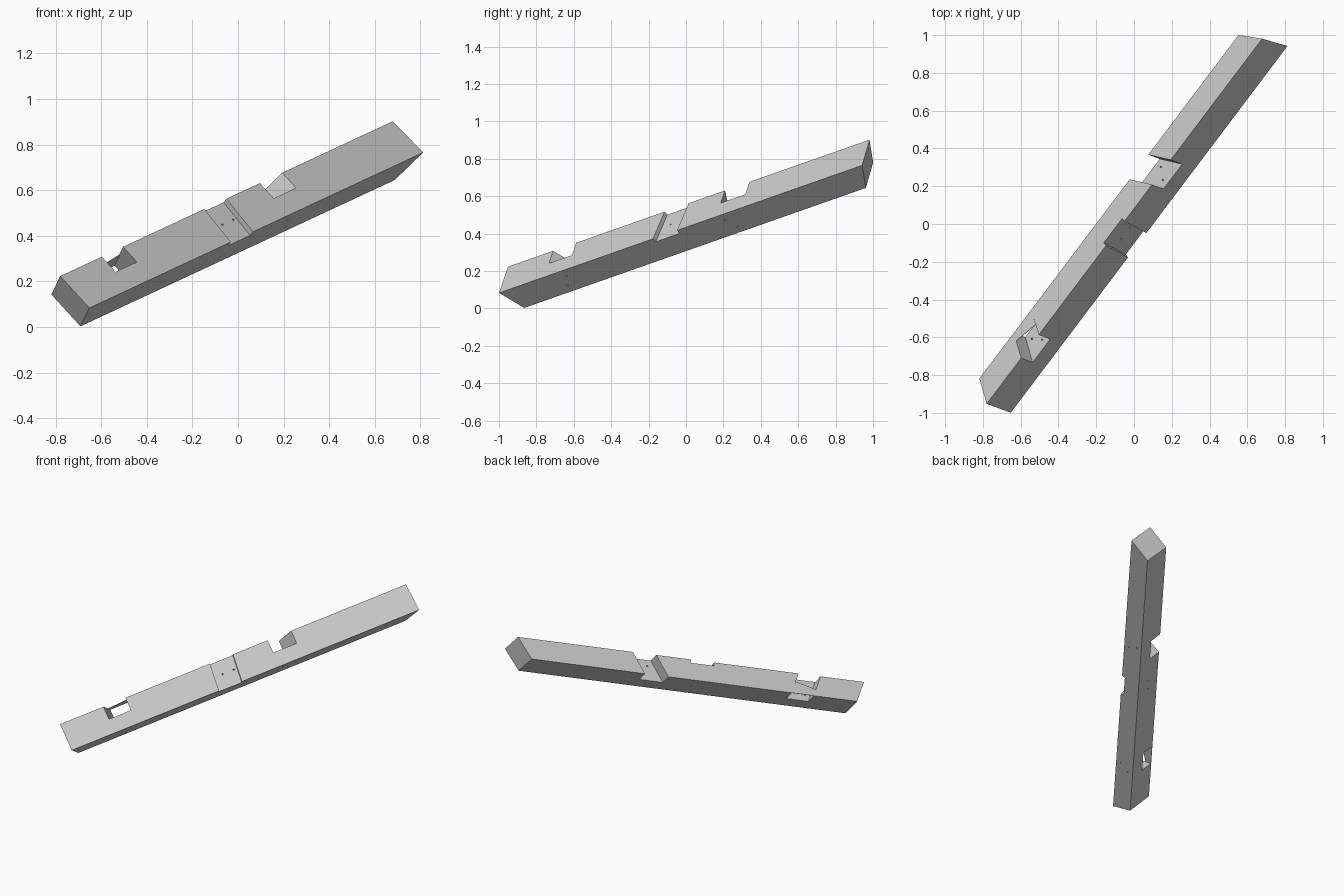
import bpy, bmesh
from mathutils import Matrix, Vector

cube = bpy.data.objects.get("Cube")
if cube:
    bpy.data.objects.remove(cube)

# Timber axes: length, width and depth, starting from one low corner
along = Vector((0.58, 0.7686, 0.27)).normalized()
across = Vector((0.66, -0.232, -0.711))
across = (across - along * across.dot(along)).normalized()
inward = along.cross(across)
frame = Matrix((along, across, inward)).transposed().to_4x4()
frame.translation = Vector((-0.78, -0.952, 0.223))

WIDTH, DEPTH = 0.195, 0.15
HALF = 0.093
OVER = 0.05

timber = bpy.data.materials.new("timber_grey")
timber.use_nodes = True
colour = (0.6, 0.6, 0.6, 1)
timber.diffuse_color = colour
timber.node_tree.nodes["Principled BSDF"].inputs["Base Color"].default_value = colour


def add_object(name, bm):
    bmesh.ops.recalc_face_normals(bm, faces=bm.faces[:])
    mesh = bpy.data.meshes.new(name)
    bm.to_mesh(mesh)
    bm.free()
    mesh.materials.append(timber)
    obj = bpy.data.objects.new(name, mesh)
    bpy.context.collection.objects.link(obj)
    return obj


def block(name, low, high, v_range, w_range):
    """Six-sided block; low and high are end planes (start, skew over v, skew over w)."""
    bm = bmesh.new()
    rings = []
    for start, skew_v, skew_w in (low, high):
        rings.append([bm.verts.new((start + skew_v * v + skew_w * w, v, w))
                      for v, w in ((v_range[0], w_range[0]), (v_range[1], w_range[0]),
                                   (v_range[1], w_range[1]), (v_range[0], w_range[1]))])
    a, b = rings
    bm.faces.new(a)
    bm.faces.new(b)
    for i in range(4):
        j = (i + 1) % 4
        bm.faces.new((a[i], a[j], b[j], b[i]))
    return add_object(name, bm)


def drill(name, s, v, w, axis):
    """Thin cylinder through the timber, along its width or its depth."""
    bm = bmesh.new()
    bmesh.ops.create_cone(bm, cap_ends=True, segments=10, radius1=0.005, radius2=0.005, depth=0.6)
    turn = Matrix.Rotation(1.5707963, 4, "X") if axis == "width" else Matrix()
    bm.transform(Matrix.Translation((s, v, w)) @ turn)
    return add_object(name, bm)


# Beam with mitred ends
beam = block("beam", (0, 0, 0.39), (2.515, 0.056, -0.6), (0, WIDTH), (0, DEPTH))

# Two skewed half-lap notches and one shallow housing across the front
through = (-OVER, DEPTH + OVER)
cutters = [
    block("low_notch", (0.315, 0, 0.39), (0.475, 0, 0.39), (-OVER, HALF), through),
    block("high_notch", (1.51, 0, -0.53), (1.68, 0, -0.53), (-OVER, HALF), through),
    block("middle_housing", (1.09, -0.1, 0), (1.257, -0.1, 0),
          (-OVER, WIDTH + OVER), (-OVER, 0.025)),
]

# Paired peg holes at each joint
for s, w in ((0.395, 0.105), (0.437, 0.043), (1.576, 0.11), (1.538, 0.043)):
    cutters.append(drill("notch_peg_hole", s, 0, w, "width"))
for s in (1.143, 1.224):
    cutters.append(drill("housing_peg_hole", s, HALF, 0, "depth"))

for cutter in cutters:
    cutter.hide_render = True
    mod = beam.modifiers.new(cutter.name, "BOOLEAN")
    mod.operation = "DIFFERENCE"
    mod.solver = "EXACT"
    mod.object = cutter
bpy.context.view_layer.update()
cut_mesh = bpy.data.meshes.new_from_object(
    beam.evaluated_get(bpy.context.evaluated_depsgraph_get()))
beam.modifiers.clear()
beam.data = cut_mesh
for cutter in cutters:
    bpy.data.objects.remove(cutter)

# Thin sliver left bridging the back of the low notch
bm = bmesh.new()
outline = [(0.35, 0.103), (0.4985, 0.062), (0.5335, DEPTH), (0.3735, DEPTH)]
base = bm.faces.new([bm.verts.new((s, 0, w)) for s, w in outline])
top = bmesh.ops.extrude_face_region(bm, geom=[base])["geom"]
bmesh.ops.translate(bm, vec=(0, 0.003, 0), verts=[g for g in top if isinstance(g, bmesh.types.BMVert)])
sliver = add_object("notch_sliver", bm)

for obj in (beam, sliver):
    obj.matrix_world = frame
